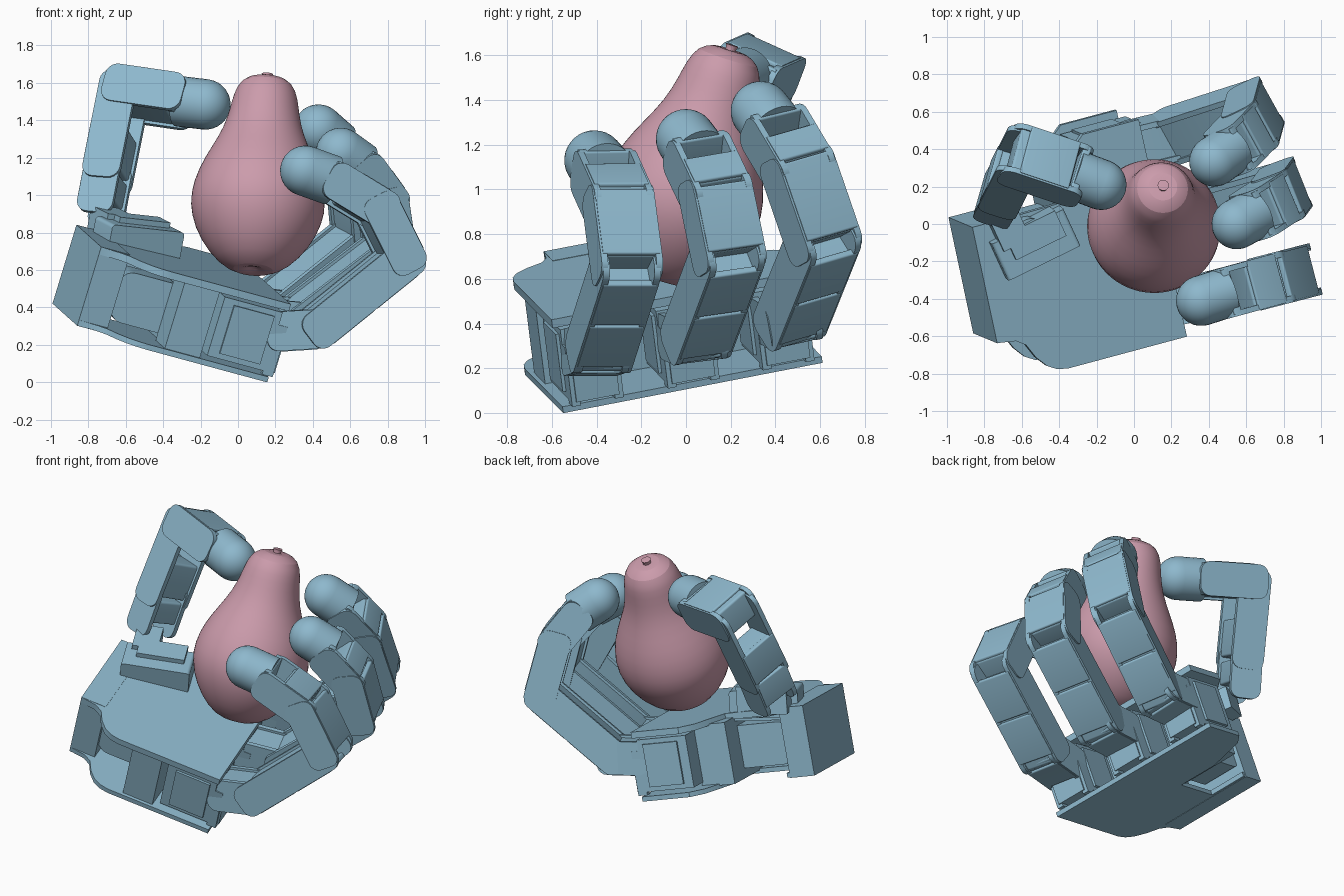
import bpy, bmesh, math
from mathutils import Vector, Matrix

cube = bpy.data.objects.get("Cube")
if cube:
    bpy.data.objects.remove(cube)


def material(name, rgb):
    m = bpy.data.materials.new(name)
    m.use_nodes = True
    m.diffuse_color = (*rgb, 1)
    m.node_tree.nodes["Principled BSDF"].inputs["Base Color"].default_value = (*rgb, 1)
    return m


BLUE = material("steel blue", (0.27, 0.48, 0.61))
PINK = material("dusty pink", (0.60, 0.33, 0.41))


def finish(name, bm, mat, matrix):
    bmesh.ops.recalc_face_normals(bm, faces=bm.faces)
    bm.transform(matrix)
    me = bpy.data.meshes.new(name)
    bm.to_mesh(me)
    bm.free()
    me.materials.append(mat)
    for p in me.polygons:
        p.use_smooth = True
    me.set_sharp_from_angle(angle=math.radians(32))
    ob = bpy.data.objects.new(name, me)
    bpy.context.collection.objects.link(ob)
    return ob


def frame(origin, d, w):
    """Axes: x along d, y along w, z inward."""
    d = d.normalized()
    w = (w - d * w.dot(d)).normalized()
    m = Matrix((d, w, d.cross(w))).transposed().to_4x4()
    m.translation = origin
    return m


def block(name, matrix, lo, hi, rounding=0.0):
    """Box between two local corners, edges along local y rounded."""
    lo, hi = Vector(lo), Vector(hi)
    bm = bmesh.new()
    bmesh.ops.create_cube(bm, size=1)
    for v in bm.verts:
        v.co = Vector([(lo[i] + hi[i]) / 2 + v.co[i] * (hi[i] - lo[i]) for i in range(3)])
    if rounding:
        edges = [e for e in bm.edges
                 if abs((e.verts[0].co - e.verts[1].co).y) > 0.9 * (hi.y - lo.y)]
        bmesh.ops.bevel(bm, geom=edges, offset=rounding, segments=5,
                        profile=0.5, affect='EDGES', clamp_overlap=True)
    return finish(name, bm, BLUE, matrix)


def plate(name, matrix, outline, z0, z1):
    bm = bmesh.new()
    face = bm.faces.new([bm.verts.new((x, y, z0)) for x, y in outline])
    new = bmesh.ops.extrude_face_region(bm, geom=[face])["geom"]
    bmesh.ops.translate(bm, vec=(0, 0, z1 - z0),
                        verts=[g for g in new if isinstance(g, bmesh.types.BMVert)])
    return finish(name, bm, BLUE, matrix)


def lathe(name, start, axis, profile, mat, subdivide=0):
    """Revolve (radius, height) points around an axis."""
    bm = bmesh.new()
    vs = [bm.verts.new((r, 0, h)) for r, h in profile]
    es = [bm.edges.new(pair) for pair in zip(vs, vs[1:])]
    bmesh.ops.spin(bm, geom=vs + es, cent=(0, 0, 0), axis=(0, 0, 1),
                   angle=math.tau, steps=32, use_duplicate=False)
    bmesh.ops.remove_doubles(bm, verts=bm.verts, dist=0.0005)
    m = axis.to_track_quat('Z', 'Y').to_matrix().to_4x4()
    m.translation = start
    ob = finish(name, bm, mat, m)
    if subdivide:
        ob.modifiers.new("smooth", 'SUBSURF').levels = subdivide
        ob.modifiers["smooth"].render_levels = subdivide
    return ob


def segment(name, p, q, w, width, thick=0.2, covers=1, core=(0.12, 0.88), reach=1.0):
    """Finger link: two rounded cheeks, a motor core and outer covers."""
    m, n, h = frame(p, q - p, w), (q - p).length, thick / 2
    r = h * 0.6
    for side, s in (("left", 1), ("right", -1)):
        y = sorted((s * width / 2, s * (width / 2 - 0.03)))
        block(f"{name}_{side}_cheek", m, (-h * 0.75, y[0], -h), (n + h * 0.75, y[1], h), r)
    inner = width / 2 - 0.028
    block(name + "_motor", m, (n * core[0], -inner, -h * 0.9), (n * core[1], inner, h * 0.85), 0.015)
    step = n * reach / covers
    for i in range(covers):
        block(f"{name}_cover_{i + 1}", m, (i * step + 0.006, -width / 2 + 0.01, -h - 0.004),
              ((i + 1) * step - 0.006, width / 2 - 0.01, -h + 0.03), 0.01)


def fingertip(name, p, q, w, width, r=0.135):
    """Domed tip with the square end wall of the link below it."""
    n = (q - p).length
    arc = [(r * math.cos(i * math.pi / 16), n + r * math.sin(i * math.pi / 16)) for i in range(9)]
    lathe(name, p, q - p, [(0, -0.02), (r, -0.02)] + arc, BLUE)
    block(name + "_end_wall", frame(p, q - p, w), (-0.03, -width / 2, -0.1),
          (0.015, width / 2, 0.1), 0.01)


# Palm frame: x toward fingers, y across, z out of the palm
N = Vector((0.29, -0.12, 0.95)).normalized()
U = Vector((0.935, 0.248, -0.253))
V = N.cross(U).normalized()
PALM = frame(Vector(), U, V)

# Palm plates
front_side = [(-1.02, 0.31), (-1.02, -0.33), (-0.92, -0.345), (-0.87, -0.38), (-0.83, -0.46),
              (-0.78, -0.52), (-0.73, -0.55), (-0.67, -0.562), (0.01, -0.56)]
back_side = [(0.0, 0.65), (-0.32, 0.65), (-0.4, 0.58), (-0.5, 0.32)]
notch = [(-0.5, 0.06), (-0.84, 0.06), (-0.84, 0.31)]
plate("palm_top_plate", PALM, front_side + back_side, 0.51, 0.55)
plate("palm_bottom_plate", PALM, front_side + back_side + notch, 0.11, 0.14)

# Palm body
block("wrist_block", PALM, (-1.025, -0.33, 0.108), (-0.86, 0.315, 0.552))
block("palm_side_wall", PALM, (-0.58, -0.54, 0.13), (-0.38, -0.3, 0.52))
block("palm_core", PALM, (-0.55, -0.3, 0.13), (-0.33, 0.46, 0.52))
block("palm_inner_motor", PALM, (-0.87, -0.3, 0.18), (-0.5, -0.08, 0.46), 0.08)
block("thumb_drive_motor", PALM, (-0.87, 0.04, 0.19), (-0.4, 0.28, 0.46), 0.05)

# Fingers: base joint, knuckle, upper joint, block end, tip centre
fingers = {
    "front_finger": ((0.41, -0.385, 0.285), (0.875, -0.265, 0.66), (0.74, -0.30, 0.93),
                     (0.485, -0.37, 1.085), (0.36, -0.41, 1.13)),
    "middle_finger": ((0.32, 0.05, 0.335), (0.81, 0.19, 0.71), (0.77, 0.135, 0.98),
                      (0.64, 0.05, 1.16), (0.55, 0.0, 1.225)),
    "back_finger": ((0.20, 0.47, 0.41), (0.65, 0.615, 0.77), (0.62, 0.505, 1.09),
                    (0.515, 0.395, 1.275), (0.43, 0.335, 1.35)),
}
for name, points in fingers.items():
    base, knuckle, upper, end, tip = map(Vector, points)
    w = (upper - knuckle).cross(knuckle - base).normalized()
    b = base.dot(V)
    # Motor seated between the palm plates
    block(name + "_base_motor", PALM, (-0.34, b - 0.12, 0.16), (-0.01, b + 0.12, 0.49))
    block(name + "_motor_flange", PALM, (-0.28, b - 0.135, 0.19), (-0.05, b + 0.135, 0.46))
    block(name + "_motor_lug", PALM, (-0.02, b - 0.1, 0.16), (0.05, b + 0.1, 0.3))
    for i, s in enumerate((-1, 1)):
        block(f"{name}_motor_tab_{i + 1}", PALM, (-0.02, b + s * 0.1 - 0.02, 0.14),
              (0.04, b + s * 0.1 + 0.02, 0.42))
    # Links
    root = PALM @ Vector((0.02, b, 0.37))
    segment(name + "_base_link", root, base, w, 0.24, 0.21, 1, (-0.2, 1.2))
    segment(name + "_lower_link", base, knuckle, w, 0.266, 0.21, 2, (-0.08, 0.95))
    segment(name + "_middle_link", knuckle, upper, w, 0.284, 0.2, 1, (0.0, 1.0), 1.12)
    segment(name + "_upper_link", upper, end - (end - upper) * 0.12, w, 0.272, 0.21, 1, (0.0, 0.75), 0.72)
    fingertip(name + "_tip", end, tip, w, 0.25)

# Thumb
foot, mid, top, end, tip = map(Vector, ((-0.73, 0.13, 0.94), (-0.695, 0.19, 1.12),
                                        (-0.61, 0.36, 1.545), (-0.30, 0.257, 1.50), (-0.175, 0.21, 1.485)))
w = (tip - top).cross(top - mid).normalized()
segment("thumb_base_link", foot, mid, w, 0.25)
segment("thumb_lower_link", mid, top, w, 0.27, 0.21, 1, (0.0, 0.5), 0.52)
segment("thumb_upper_link", top, end - (end - top) * 0.12, w, 0.29, 0.215, 1, (-0.15, 1.0))
fingertip("thumb_tip", end, tip, w, 0.27)

# Thumb mount on the palm
MOUNT = frame(Vector((-0.53, -0.1, 0.775)), Vector((0.9, 0.44, -0.1)), V)
block("thumb_mount_motor", MOUNT, (-0.22, -0.11, -0.12), (0.21, 0.11, 0.07), 0.02)
block("thumb_mount_flange", MOUNT, (-0.14, -0.02, -0.1), (0.16, 0.13, 0.1))
block("thumb_mount_arm", MOUNT, (-0.18, 0.05, -0.05), (-0.02, 0.27, 0.1))
lathe("thumb_pivot", PALM @ Vector((-0.74, 0.2, 0.5)), N,
      [(0, 0), (0.1, 0), (0.1, 0.15), (0, 0.15)], BLUE)

# Pear
bottom, crown = Vector((0.08, -0.13, 0.595)), Vector((0.155, 0.20, 1.625))
axis = crown - bottom
lathe("pear_body", bottom, axis,
      [(0, 0.03), (0.04, 0.01), (0.1, -0.005), (0.2, 0.05), (0.3, 0.17), (0.355, 0.3),
       (0.365, 0.41), (0.335, 0.54), (0.27, 0.67), (0.215, 0.78), (0.187, 0.89),
       (0.173, 0.98), (0.143, 1.055), (0.075, 1.088), (0, 1.08)], PINK, 1)
lathe("pear_stem", crown - axis * 0.04, axis,
      [(0, 0), (0.03, 0), (0.024, 0.05), (0.03, 0.066), (0, 0.068)], PINK)
